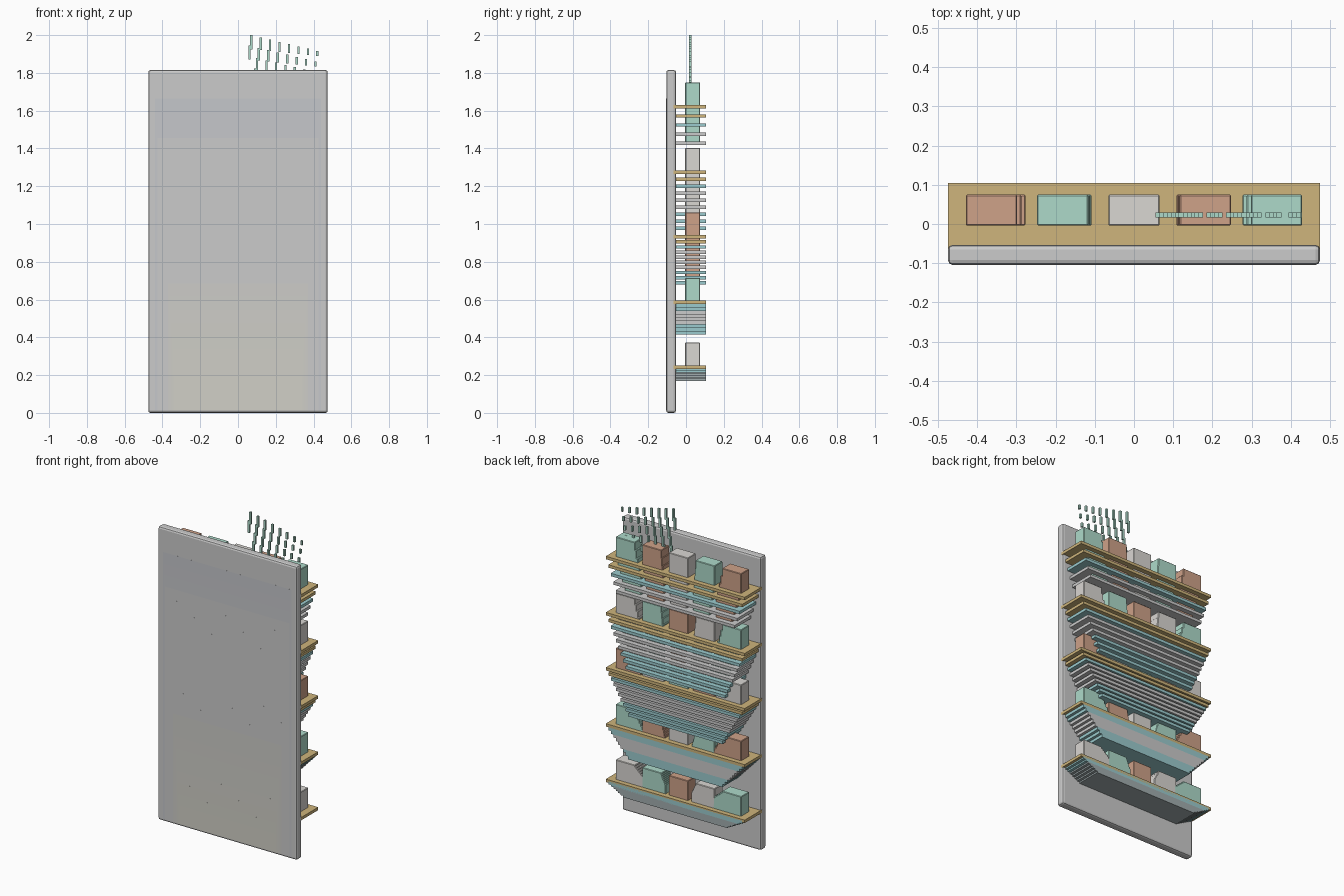
import bpy

if "Cube" in bpy.data.objects:
    bpy.data.objects.remove(bpy.data.objects["Cube"])

def material(name, rgb):
    m = bpy.data.materials.new(name)
    m.diffuse_color = (*rgb, 1)
    m.use_nodes = True
    m.node_tree.nodes["Principled BSDF"].inputs["Base Color"].default_value = m.diffuse_color
    return m

GOLD = material("gold", (0.62, 0.46, 0.20))
TEAL = material("teal", (0.33, 0.60, 0.62))
PALE = material("pale_grey", (0.68, 0.68, 0.70))
SLATE = material("slate", (0.36, 0.42, 0.43))
MINT = material("mint", (0.42, 0.70, 0.59))
CLAY = material("clay", (0.62, 0.36, 0.25))
STONE = material("stone", (0.70, 0.68, 0.65))
PANEL = material("panel_grey", (0.62, 0.63, 0.65))

def box(name, x, y, z, mat, bevel=0.0):
    """Box from (min, max) ranges on each axis."""
    bpy.ops.mesh.primitive_cube_add(size=1)
    o = bpy.context.object
    o.name = name
    for v in o.data.vertices:
        v.co = [r[0] if c < 0 else r[1] for c, r in zip(v.co, (x, y, z))]
    o.data.materials.append(mat)
    if bevel:
        b = o.modifiers.new("bevel", "BEVEL")
        b.width, b.segments = bevel, 2
    return o

def merged(name, boxes, mat):
    """Many boxes in one mesh; each is an (x, y, z) tuple of ranges."""
    verts, faces = [], []
    for x, y, z in boxes:
        n = len(verts)
        verts += [(a, b, c) for a in x for b in y for c in z]
        faces += [[n + i for i in f] for f in
                  ((0, 1, 3, 2), (4, 6, 7, 5), (0, 4, 5, 1), (2, 3, 7, 6), (0, 2, 6, 4), (1, 5, 7, 3))]
    me = bpy.data.meshes.new(name)
    me.from_pydata(verts, [], faces)
    me.materials.append(mat)
    o = bpy.data.objects.new(name, me)
    bpy.context.collection.objects.link(o)
    return o

# Upright panel
box("back_panel", (-0.475, 0.475), (-0.1045, -0.053), (0, 1.815), PANEL, 0.012)

# Nearly flush nested sheets on the front face
for i in range(23):
    t = i / 22
    half, top = 0.44 - 0.11 * t, 1.665 - 0.07 * i
    shade = [0.56 + 0.08 * t, 0.57 + 0.06 * t, 0.60 - 0.03 * t]
    front = -0.1046 - 0.00002 * i
    box(f"front_sheet_{i}", (-half, half), (front, -0.1), (0.012, top),
        material(f"sheet_{i}", shade))

# Shelf tiers: top height, slat spacing, slat count
TIERS = [(1.620, 0.048, 5), (1.273, 0.037, 9), (0.932, 0.027, 10),
         (0.585, 0.018, 10), (0.242, 0.009, 8)]
BLOCK_COLOURS = [CLAY, MINT, STONE]

for r, (top, gap, count) in enumerate(TIERS):
    blocks = {0: [], 1: [], 2: []}
    for i in range(count):
        half = 0.475 - 0.017 * i
        k = half / 0.475
        z = top - gap * i
        if i == 0 or (i == 1 and r < 3):
            mat = GOLD
        elif i <= 2 or (i >= count - 3 and r in (1, 2, 3)):
            mat = TEAL
        else:
            mat = SLATE if r == 4 else PALE
        box(f"slat_{r}_{i}", (-half, half), (-0.07, 0.105), (z - 0.009, z + 0.009), mat)
        # Row of five blocks standing on each slat
        for j in range(5):
            x, w = (j - 2) * 0.182 * k, 0.0655 * k
            blocks[(j + r) % 3].append(((x - w, x + w), (-0.004, 0.075), (z + 0.005, z + 0.13)))
    for c, rows in blocks.items():
        o = merged(f"blocks_{r}_{c}", rows, BLOCK_COLOURS[c])
        b = o.modifiers.new("bevel", "BEVEL")
        b.width, b.segments = 0.003, 1

# Slanted field of small sticks above the top shelf
sticks = []
for c in range(8):
    for row in range(2 if c == 0 else 5):
        x = 0.07 + 0.05 * c - 0.0095 * row
        z = 1.9625 - 0.0085 * c - 0.055 * row
        h = 0.0375 - 0.0035 * c
        sticks.append(((x - 0.006, x + 0.006), (0.017, 0.029), (z - h, z + h)))
merged("sticks", sticks, MINT)
